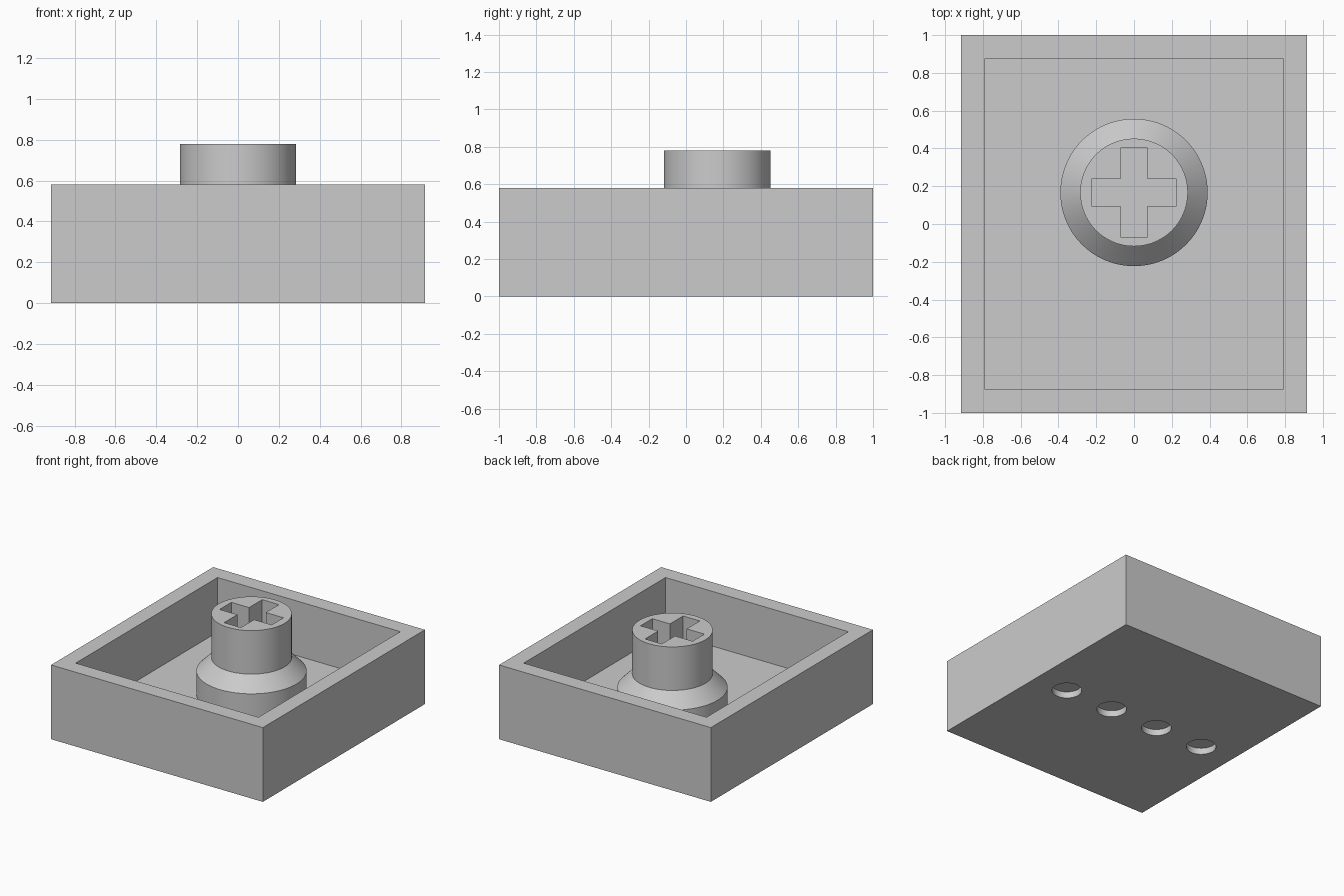
import bpy, bmesh, math
from mathutils import Matrix

if "Cube" in bpy.data.objects:
    bpy.data.objects.remove(bpy.data.objects["Cube"], do_unlink=True)

HALF_X, HALF_Y, HEIGHT = 0.915, 1.0, 0.58
INNER_X, INNER_Y, FLOOR = 0.79, 0.875, 0.153
STEM_Y, STEM_TOP = 0.167, 0.78

# One grey plastic
grey = bpy.data.materials.new("grey plastic")
grey.use_nodes = True
colour = (0.6, 0.6, 0.6, 1)
grey.diffuse_color = colour
grey.node_tree.nodes["Principled BSDF"].inputs["Base Color"].default_value = colour


def finish(name, bm):
    bmesh.ops.recalc_face_normals(bm, faces=bm.faces[:])
    mesh = bpy.data.meshes.new(name)
    bm.to_mesh(mesh)
    bm.free()
    mesh.materials.append(grey)
    obj = bpy.data.objects.new(name, mesh)
    bpy.context.collection.objects.link(obj)
    return obj


def prism(name, outline, low, high):
    """Extrude a flat outline from low to high."""
    bm = bmesh.new()
    face = bm.faces.new([bm.verts.new((x, y, low)) for x, y in outline])
    top = bmesh.ops.extrude_face_region(bm, geom=[face])["geom"]
    bmesh.ops.translate(bm, vec=(0, 0, high - low),
                        verts=[v for v in top if isinstance(v, bmesh.types.BMVert)])
    return finish(name, bm)


def rectangle(x, y):
    return [(-x, -y), (x, -y), (x, y), (-x, y)]


def circle(radius, cx=0, cy=0, sides=64):
    turns = [math.tau * i / sides for i in range(sides)]
    return [(cx + radius * math.cos(a), cy + radius * math.sin(a)) for a in turns]


def activate(obj):
    bpy.ops.object.select_all(action='DESELECT')
    obj.select_set(True)
    bpy.context.view_layer.objects.active = obj


def cut(target, cutter):
    cutter.hide_render = True
    mod = target.modifiers.new("cut", 'BOOLEAN')
    mod.operation, mod.solver, mod.object = 'DIFFERENCE', 'EXACT', cutter
    activate(target)
    bpy.ops.object.modifier_apply(modifier=mod.name)
    bpy.data.objects.remove(cutter, do_unlink=True)


def smooth(obj):
    activate(obj)
    bpy.ops.object.shade_smooth_by_angle(angle=math.radians(30))


# Open tray
tray = prism("tray", rectangle(HALF_X, HALF_Y), 0, HEIGHT)
cut(tray, prism("cavity", rectangle(INNER_X, INNER_Y), FLOOR, HEIGHT + 0.2))

# Row of shallow round recesses in the underside
for i in range(4):
    cut(tray, prism("recess", circle(0.107, 0.42 * (i - 1.5), 0), -0.1, 0.05))
smooth(tray)

# Stepped stem, turned from a profile
profile = [(0, FLOOR), (0.39, FLOOR), (0.39, 0.335), (0.285, 0.44),
           (0.285, STEM_TOP), (0, STEM_TOP)]
bm = bmesh.new()
points = [bm.verts.new((r, 0, z)) for r, z in profile]
edges = [bm.edges.new(pair) for pair in zip(points, points[1:])]
bmesh.ops.spin(bm, geom=points + edges, cent=(0, 0, 0), axis=(0, 0, 1),
               angle=math.tau, steps=96)
bmesh.ops.remove_doubles(bm, verts=bm.verts[:], dist=0.0001)
bmesh.ops.transform(bm, matrix=Matrix.Translation((0, STEM_Y, 0)), verts=bm.verts[:])
stem = finish("stem", bm)

# Cross socket in the top of the stem
w, a, b = 0.0725, 0.225, 0.235
cross = [(-w, -b), (w, -b), (w, -w), (a, -w), (a, w), (w, w),
         (w, b), (-w, b), (-w, w), (-a, w), (-a, -w), (-w, -w)]
cut(stem, prism("socket", [(x, y + STEM_Y) for x, y in cross],
                STEM_TOP - 0.4, STEM_TOP + 0.1))
smooth(stem)
